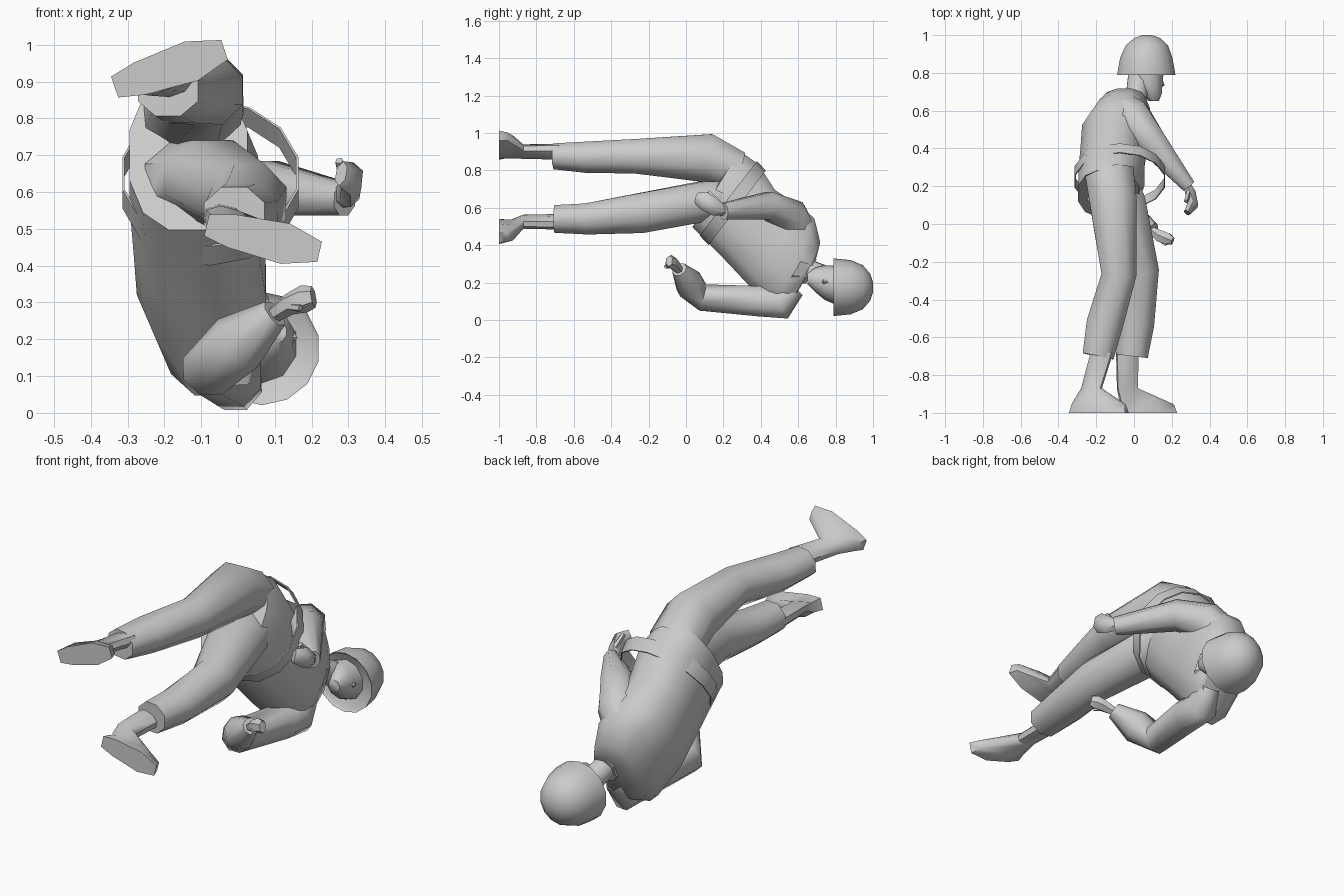
import bpy, bmesh, math
from mathutils import Vector as V

grey = bpy.data.materials.new("plain_grey")
grey.diffuse_color = (0.6, 0.6, 0.6, 1)


def skin(name, rings, caps=(True, True), angle=50):
    """Bridge rings of points into one part, capping the chosen ends."""
    bm = bmesh.new()
    loops = [[bm.verts.new(p) for p in r] for r in rings]
    n = len(rings[0])
    for a, b in zip(loops, loops[1:]):
        for i in range(n):
            j = (i + 1) % n
            bm.faces.new((a[i], a[j], b[j], b[i]))
    for end, loop in zip(caps, (loops[0], loops[-1])):
        if end:
            bm.faces.new(loop)
    bmesh.ops.recalc_face_normals(bm, faces=bm.faces)
    me = bpy.data.meshes.new(name)
    bm.to_mesh(me)
    bm.free()
    me.materials.append(grey)
    ob = bpy.data.objects.new(name, me)
    bpy.context.collection.objects.link(ob)
    bpy.context.view_layer.objects.active = ob
    ob.select_set(True)
    bpy.ops.object.shade_smooth_by_angle(angle=math.radians(angle))
    ob.select_set(False)
    return ob


def oval(c, a, b, n=8, power=1.0):
    """Ring of n points around c with half axes a and b."""
    pts = []
    for i in range(n):
        t = 2 * math.pi * (i + 0.5) / n
        f = lambda v: math.copysign(abs(v) ** power, v)
        pts.append(V(c) + V(a) * f(math.cos(t)) + V(b) * f(math.sin(t)))
    return pts


def tube(name, path, n=8, caps=(True, True)):
    """Limb through (x, y, z, half width, half depth) stations."""
    pts = [V(p[:3]) for p in path]
    rings = []
    for i, p in enumerate(path):
        d = (pts[min(i + 1, len(pts) - 1)] - pts[max(i - 1, 0)]).normalized()
        a = d.cross(V((0, 0, 1))).normalized()
        rings.append(oval(pts[i], a * p[3], a.cross(d) * p[4], n))
    return skin(name, rings, caps)


def cross_rings(rows, n):
    """Rings spanning side to side (y, z) to (y, z), from x0 to x1."""
    out = []
    for y0, z0, y1, z1, x0, x1 in rows:
        c = ((x0 + x1) / 2, (y0 + y1) / 2, (z0 + z1) / 2)
        out.append(oval(c, ((x1 - x0) / 2, 0, 0),
                        (0, (y1 - y0) / 2, (z1 - z0) / 2), n, 0.85))
    return out


# Jacket, leaning sideways from the hips, with a tucked-in seat below the hem
skin("jacket", cross_rings([
    (0.08, 0.57, 0.22, 0.81, -0.24, -0.02),
    (0.03, 0.49, 0.29, 0.91, -0.30, 0.03),
    (0.10, 0.42, 0.39, 0.84, -0.30, 0.06),
    (0.20, 0.32, 0.48, 0.70, -0.29, 0.06),
    (0.34, 0.17, 0.62, 0.61, -0.28, 0.08),
    (0.46, 0.04, 0.69, 0.55, -0.22, 0.08),
    (0.56, 0.08, 0.72, 0.42, -0.17, 0.07),
    (0.63, 0.21, 0.70, 0.34, -0.08, 0.06)], 12))

# Collar, open at the throat
skin("collar", cross_rings([
    (0.54, 0.19, 0.64, 0.36, -0.07, 0.09),
    (0.64, 0.19, 0.70, 0.33, -0.06, 0.06)], 8), (False, True), 30)

# Trousers: each leg runs from the hip to a loose cuff
tube("right_trouser_leg", [
    (-0.13, 0.27, 0.80, 0.14, 0.11), (-0.11, 0.12, 0.865, 0.135, 0.14),
    (-0.08, -0.27, 0.875, 0.10, 0.10), (-0.155, -0.53, 0.87, 0.105, 0.09),
    (-0.19, -0.70, 0.875, 0.09, 0.075)], caps=(False, True))
tube("left_trouser_leg", [
    (-0.12, 0.20, 0.63, 0.16, 0.12), (-0.07, 0.10, 0.635, 0.145, 0.115),
    (0.03, -0.25, 0.57, 0.11, 0.115), (0.01, -0.53, 0.54, 0.105, 0.09),
    (-0.01, -0.70, 0.54, 0.09, 0.08)], caps=(False, True))


# Boots: shaft flowing into a wedge shaped foot with a flared sole
def boot(side, x0, x1, z, heel, toe):
    h, t = V((heel[0], 0, heel[1])), V((toe[0], 0, toe[1]))
    d = (t - h).normalized()
    w = d.cross(V((0, 1, 0)))
    rings = [oval((x, y, z), d * a, w * b) for x, y, a, b in [
        (x0, -0.68, 0.063, 0.04), (x1, -0.87, 0.058, 0.036)]]
    # (along foot, half width, height) from toe to heel, for instep and sole
    for half in ([(0.30, .022, -.955), (0.19, .042, -.925),
                  (0.06, .042, -.93), (0.015, .025, -.95)],
                 [(0.315, .028, -1), (0.22, .056, -1),
                  (0.07, .046, -1), (0.0, .03, -1)]):
        up = [h + d * s + w * b + V((0, y, 0)) for s, b, y in half]
        down = [h + d * s - w * b + V((0, y, 0)) for s, b, y in half]
        rings.append(up + down[::-1])
    skin(side + "_boot", rings, (False, True), 55)


boot("right", -0.17, -0.225, 0.90, (-0.335, 0.885), (-0.04, 0.985))
boot("left", -0.035, -0.035, 0.525, (-0.085, 0.51), (0.19, 0.445))

# Sleeves
tube("right_sleeve", [
    (-0.06, 0.60, 0.48, 0.10, 0.10), (-0.01, 0.56, 0.55, 0.11, 0.10),
    (0.09, 0.44, 0.61, 0.085, 0.08), (0.29, 0.20, 0.58, 0.04, 0.048)],
    caps=(False, True))
tube("left_sleeve", [
    (0.0, 0.58, 0.17, 0.05, 0.06), (-0.01, 0.51, 0.09, 0.08, 0.095),
    (-0.02, 0.40, 0.10, 0.09, 0.088), (-0.075, 0.09, 0.12, 0.08, 0.078),
    (0.0, 0.02, 0.19, 0.08, 0.085), (0.10, -0.035, 0.27, 0.042, 0.042)],
    caps=(False, True))


# Hands: palm with curled fingers, and a thumb
def hand(side, path, thumb):
    tube(side + "_hand", path, 6, (False, True))
    tube(side + "_thumb", thumb, 5, (False, True))


hand("right",
     [(0.28, 0.21, 0.585, 0.022, 0.028), (0.30, 0.16, 0.60, 0.032, 0.045),
      (0.31, 0.10, 0.635, 0.032, 0.05), (0.28, 0.06, 0.65, 0.02, 0.035)],
     [(0.29, 0.17, 0.63, 0.015, 0.015), (0.275, 0.12, 0.685, 0.012, 0.012)])
hand("left",
     [(0.095, -0.035, 0.265, 0.022, 0.022), (0.14, -0.065, 0.295, 0.035, 0.03),
      (0.18, -0.08, 0.31, 0.035, 0.038), (0.205, -0.09, 0.315, 0.02, 0.03)],
     [(0.12, -0.07, 0.29, 0.013, 0.013), (0.17, -0.11, 0.285, 0.01, 0.01)])

# Loose waist belt, a thin band hanging away from the front
axis, span = V((0, 0.68, -0.73)), V((0, 0.15, 0.195))
mid = V((-0.075, 0.25, 0.625))
rings = [oval(mid + axis * s, V((r, 0, 0)), span * (r / 0.24), 14)
         for s, r in [(-0.035, 0.245), (0.035, 0.245), (0.035, 0.239),
                      (-0.035, 0.239), (-0.035, 0.245)]]
skin("waist_belt", rings, (False, False), 30)

# Neck and head
tube("neck", [(0.01, 0.66, 0.265, 0.06, 0.06), (0.03, 0.79, 0.21, 0.065, 0.065)],
     caps=(False, False))
skin("head", [oval((x, y, z), (a, 0, 0), (0, 0, b), 10) for x, y, z, a, b in [
    (0.105, 0.65, 0.22, 0.028, 0.03), (0.092, 0.69, 0.215, 0.058, 0.065),
    (0.07, 0.74, 0.20, 0.085, 0.092), (0.065, 0.805, 0.185, 0.097, 0.105)]],
    (True, False))
tube("nose", [(0.13, 0.79, 0.20, 0.012, 0.012),
              (0.148, 0.735, 0.205, 0.014, 0.014),
              (0.13, 0.725, 0.205, 0.010, 0.012)], 5)

# Helmet: dome with a small brim, closed underneath around the head
skin("helmet", [oval((x, y, 0.175), (a, 0, 0), (0, 0, b), 14) for x, y, a, b in [
    (0.065, 0.802, 0.145, 0.14),
    (0.065, 0.788, 0.158, 0.154), (0.065, 0.81, 0.155, 0.152),
    (0.065, 0.88, 0.142, 0.145), (0.068, 0.945, 0.115, 0.118),
    (0.07, 0.985, 0.07, 0.072), (0.07, 1.0, 0.025, 0.025)]])
